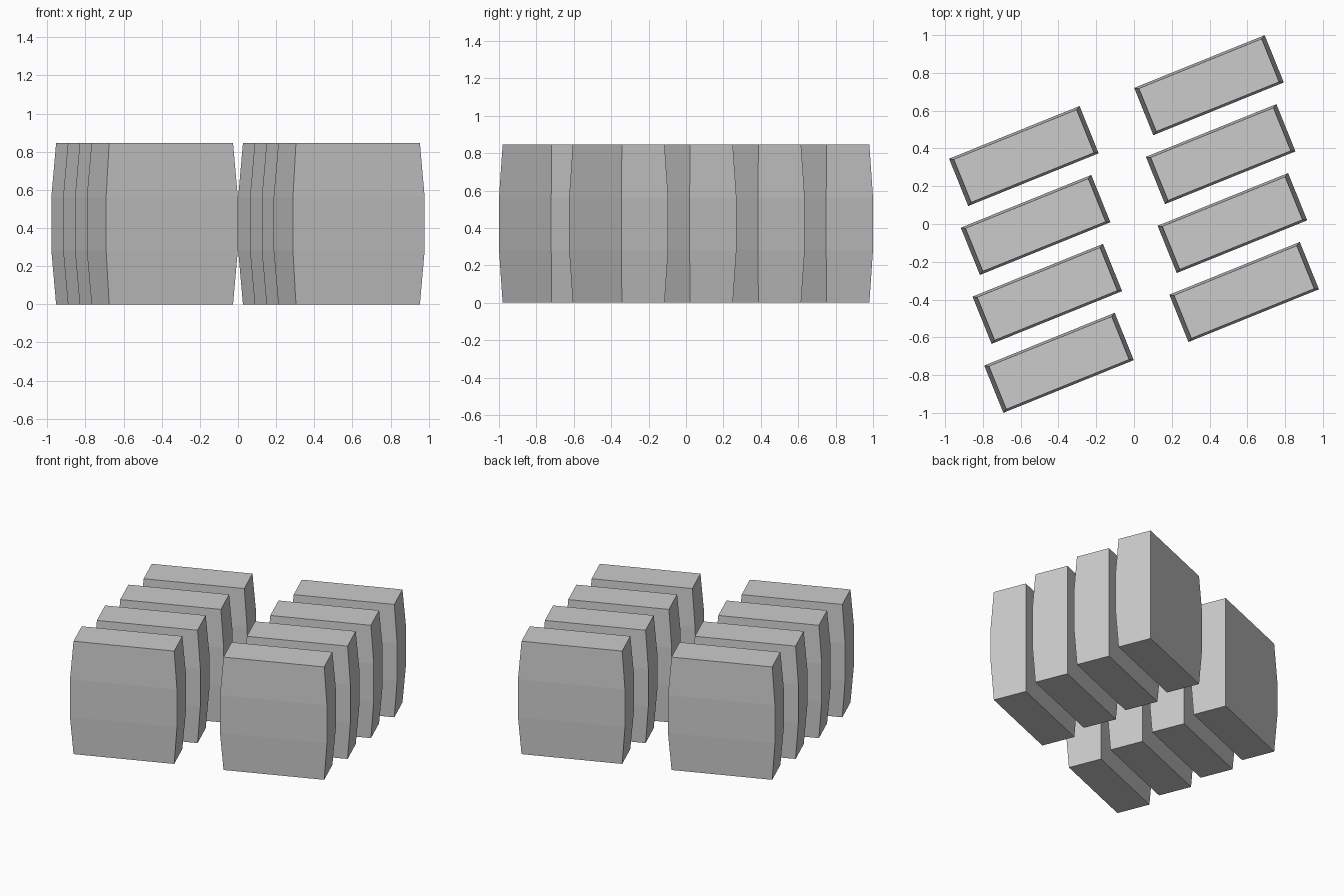
import bpy, bmesh
from math import radians

if "Cube" in bpy.data.objects:
    bpy.data.objects.remove(bpy.data.objects["Cube"])

LENGTH, DEPTH, HEIGHT = 0.745, 0.27, 0.845
INSET_X, INSET_Y = 0.022, 0.012
ANGLE = radians(22)


def block_mesh():
    # box with four levels, pinched at top and bottom so the sides bulge
    bm = bmesh.new()
    rings = []
    for z, inset in ((0, 1), (HEIGHT / 3, 0), (HEIGHT * 2 / 3, 0), (HEIGHT, 1)):
        x = LENGTH / 2 - INSET_X * inset
        y = DEPTH / 2 - INSET_Y * inset
        rings.append([bm.verts.new((sx * x, sy * y, z))
                      for sx, sy in ((-1, -1), (1, -1), (1, 1), (-1, 1))])
    for low, high in zip(rings, rings[1:]):
        for i in range(4):
            j = (i + 1) % 4
            bm.faces.new((low[i], low[j], high[j], high[i]))
    bm.faces.new(rings[0][::-1])
    bm.faces.new(rings[-1])
    mesh = bpy.data.meshes.new("block")
    bm.to_mesh(mesh)
    bm.free()
    return mesh


# two slanted columns of four blocks, point-symmetric about the origin
mesh = block_mesh()
for side, name in ((1, "right_block"), (-1, "left_block")):
    for i in range(4):
        obj = bpy.data.objects.new(f"{name}_{i + 1}", mesh)
        obj.location = (side * (0.397 + 0.062 * i), side * (0.735 - 0.365 * i), 0)
        obj.rotation_euler.z = ANGLE
        bpy.context.collection.objects.link(obj)
